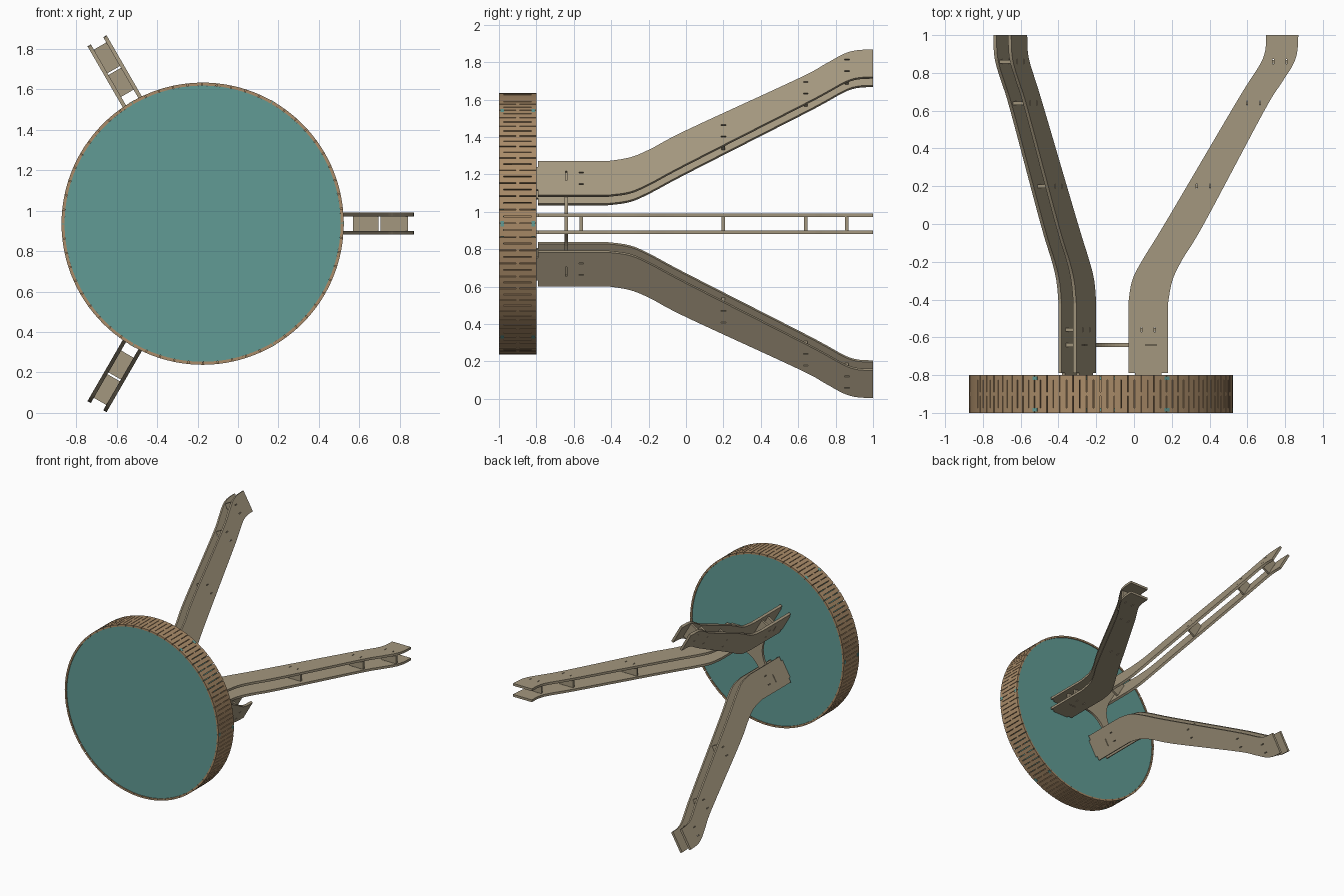
import bpy, bmesh, math
from mathutils import Vector

if "Cube" in bpy.data.objects:
    bpy.data.objects.remove(bpy.data.objects["Cube"])

CX, CZ, R = -0.175, 0.936, 0.698


def material(name, rgb):
    m = bpy.data.materials.new(name)
    m.diffuse_color = (*rgb, 1)
    m.use_nodes = True
    m.node_tree.nodes["Principled BSDF"].inputs["Base Color"].default_value = m.diffuse_color
    return m


LEG = material("leg_wood", (0.37, 0.31, 0.21))
RIM = material("rim_wood", (0.40, 0.26, 0.14))
TEAL = material("teal_panel", (0.12, 0.33, 0.30))


def add_object(name, mesh, mat, angle=0.0):
    ob = bpy.data.objects.new(name, mesh)
    bpy.context.collection.objects.link(ob)
    if mat and not mesh.materials:
        mesh.materials.append(mat)
    ob.location = (CX, 0, CZ)
    ob.rotation_euler = (0, -angle, 0)
    return ob


def prism(bm, pts, lo, hi, upright=False):
    """Extrude an outline along local z, or along y when upright."""
    co = (lambda p, d: (p[0], d, p[1])) if upright else (lambda p, d: (p[0], p[1], d))
    a = [bm.verts.new(co(p, lo)) for p in pts]
    b = [bm.verts.new(co(p, hi)) for p in pts]
    n = len(pts)
    faces = [bm.faces.new(a), bm.faces.new(b)]
    faces += [bm.faces.new((a[i], a[(i + 1) % n], b[(i + 1) % n], b[i])) for i in range(n)]
    bmesh.ops.recalc_face_normals(bm, faces=faces)


def rect(x0, x1, y0, y1):
    return [(x0, y0), (x1, y0), (x1, y1), (x0, y1)]


def to_mesh(name, bm):
    me = bpy.data.meshes.new(name)
    bm.to_mesh(me)
    bm.free()
    return me


def smooth_path(pts, steps=5):
    """Catmull-Rom curve through the points."""
    p = [Vector(q) for q in pts]
    p = [p[0]] + p + [p[-1]]
    out = []
    for i in range(1, len(p) - 2):
        a, b, c, d = p[i - 1:i + 3]
        for s in range(steps):
            t = s / steps
            out.append(0.5 * (2 * b + (c - a) * t + (2 * a - 5 * b + 4 * c - d) * t * t
                              + (3 * b - a - 3 * c + d) * t ** 3))
    return out + [p[-1]]


# Bent rim: slotted sheet, centre slits alternating with edge slits
bands = [-1, -0.975, -0.91, -0.89, -0.825, -0.8]
count, gap = 120, 0.005
bm = bmesh.new()
grid = []
for k in range(count):
    base = 2 * math.pi * k / count
    for off in (0, gap / R):
        t = base + off
        grid.append([bm.verts.new((R * math.cos(t), y, R * math.sin(t))) for y in bands])
for i in range(2 * count):
    nxt = grid[(i + 1) % (2 * count)]
    open_bands = () if i % 2 else ((1, 2, 3) if (i // 2) % 2 else (0, 1, 3, 4))
    for b in range(5):
        if b not in open_bands:
            bm.faces.new((grid[i][b], grid[i][b + 1], nxt[b + 1], nxt[b]))
bmesh.ops.recalc_face_normals(bm, faces=bm.faces)
if sum(f.normal.dot(Vector((f.verts[0].co.x, 0, f.verts[0].co.z))) for f in bm.faces) < 0:
    bmesh.ops.reverse_faces(bm, faces=bm.faces)
rim = add_object("slotted_rim", to_mesh("slotted_rim", bm), RIM)
sol = rim.modifiers.new("thickness", 'SOLIDIFY')
sol.thickness, sol.offset = 0.015, -1

# Round front and back panels with tabs showing through the rim
circle = [((R - 0.015) * math.cos(2 * math.pi * i / 120),
           (R - 0.015) * math.sin(2 * math.pi * i / 120)) for i in range(120)]
for name, lo, hi in (("front_panel", -0.993, -0.973), ("back_panel", -0.827, -0.807)):
    bm = bmesh.new()
    prism(bm, circle, lo, hi, True)
    for k in range(6):
        a = k * math.pi / 3
        u, v = Vector((math.cos(a), math.sin(a))), Vector((-math.sin(a), math.cos(a)))
        prism(bm, [u * r + v * w for r, w in
                   ((0.67, -0.014), (R + 0.001, -0.014), (R + 0.001, 0.014), (0.67, 0.014))],
              lo, hi, True)
    add_object(name, to_mesh(name, bm), TEAL)

# Leg plate profile: x is distance from the hub axis, y is depth
outer = [(0.355, -0.42), (0.378, -0.3), (0.43, -0.19), (0.545, 0), (0.865, 0.6),
         (0.955, 0.745), (1.015, 0.84), (1.039, 0.91), (1.045, 1.0)]
inner = [(0.145, -0.42), (0.165, -0.3), (0.22, -0.19), (0.337, 0), (0.69, 0.6),
         (0.775, 0.74), (0.845, 0.85), (0.87, 0.92), (0.875, 1.0)]
profile = [(0.145, -0.79), (0.18, -0.79), (0.18, -0.806), (0.32, -0.806), (0.32, -0.79),
           (0.355, -0.79)] + smooth_path(outer) + smooth_path(inner)[::-1]
bm = bmesh.new()
prism(bm, profile, 0.0355, 0.0545)
plate = add_object("plate_source", to_mesh("leg_plate", bm), LEG)

# Cross braces: (inner x, outer x, y)
braces = [(0.185, 0.315, -0.56), (0.475, 0.61, 0.2), (0.745, 0.87, 0.64), (0.88, 1.015, 0.86)]

# Small joint slots cut through the plates
bm = bmesh.new()
for x0, x1, y in braces:
    m = (x0 + x1) / 2
    for x in (m - 0.035, m + 0.035):
        prism(bm, rect(x - 0.003, x + 0.003, y - 0.013, y + 0.013), 0.02, 0.07)
prism(bm, rect(0.235, 0.295, -0.643, -0.637), 0.02, 0.07)
cutter = add_object("slot_cutter", to_mesh("slot_cutter", bm), None)
cutter.hide_render = True
mod = plate.modifiers.new("slots", 'BOOLEAN')
mod.operation, mod.solver, mod.object = 'DIFFERENCE', 'EXACT', cutter
bpy.context.view_layer.update()
plate_mesh = bpy.data.meshes.new_from_object(
    plate.evaluated_get(bpy.context.evaluated_depsgraph_get()))
bpy.data.objects.remove(plate)
bpy.data.objects.remove(cutter)
other_mesh = plate_mesh.copy()
for v in other_mesh.vertices:
    v.co.z -= 0.09

bm = bmesh.new()
for x0, x1, y in braces:
    prism(bm, rect(x0, x1, y - 0.009, y + 0.009), -0.036, 0.036)
brace_mesh = to_mesh("leg_braces", bm)

for k in range(3):
    a = k * 2 * math.pi / 3
    add_object(f"leg_{k + 1}_left_plate", plate_mesh, LEG, a)
    add_object(f"leg_{k + 1}_right_plate", other_mesh, LEG, a)
    add_object(f"leg_{k + 1}_braces", brace_mesh, LEG, a)

# Three-armed hub plate joining the legs, with scooped sides
outline = []
for k in range(3):
    a = k * 2 * math.pi / 3

    def polar(r, w, t):
        return Vector((r * math.cos(t) - w * math.sin(t), r * math.sin(t) + w * math.cos(t)))
    outline += [polar(0.31, -0.036, a), polar(0.31, 0.036, a)]
    p0, p1 = polar(0.16, 0.036, a), polar(0.04, 0, a + math.pi / 3)
    p2 = polar(0.16, -0.036, a + 2 * math.pi / 3)
    for i in range(13):
        t = i / 12
        outline.append(p0 * (1 - t) ** 2 + p1 * 2 * t * (1 - t) + p2 * t * t)
bm = bmesh.new()
prism(bm, outline, -0.65, -0.63, True)
add_object("hub_plate", to_mesh("hub_plate", bm), LEG)
